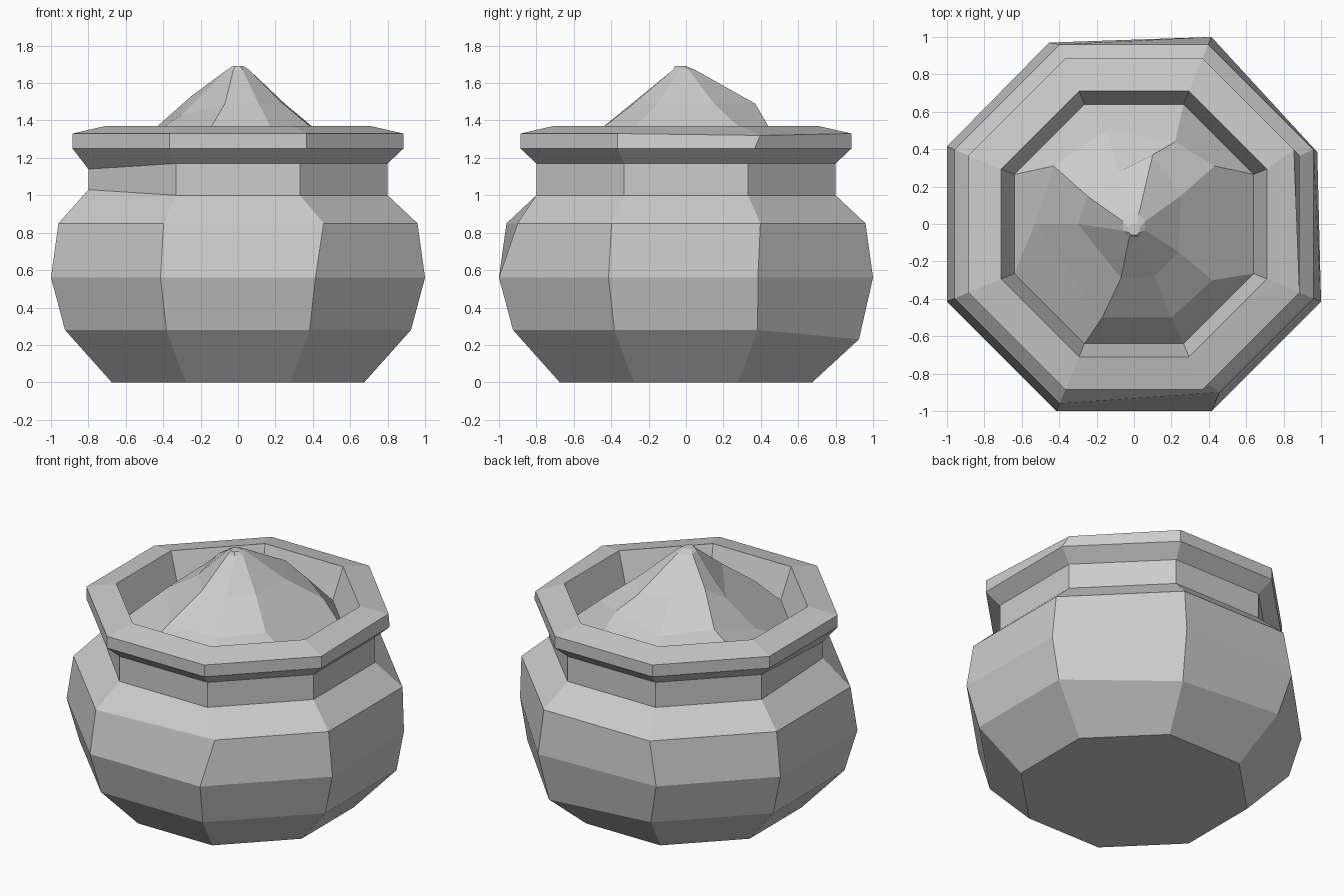
import bpy, bmesh
from math import cos, sin, pi
from mathutils import Vector

if "Cube" in bpy.data.objects:
    bpy.data.objects.remove(bpy.data.objects["Cube"])

N = 8
FLAT = cos(pi / N)


def ring(bm, apothem, z, cx=0.0, cy=0.0):
    """Octagon with its flats facing the axes."""
    r = apothem / FLAT
    return [bm.verts.new((cx + r * cos((k + 0.5) * 2 * pi / N),
                          cy + r * sin((k + 0.5) * 2 * pi / N), z)) for k in range(N)]


def bridge(bm, rings):
    for a, b in zip(rings, rings[1:]):
        for k in range(N):
            j = (k + 1) % N
            bm.faces.new((a[k], a[j], b[j], b[k]))


def finish(bm, name):
    me = bpy.data.meshes.new(name)
    bm.normal_update()
    bm.to_mesh(me)
    bm.free()
    ob = bpy.data.objects.new(name, me)
    bpy.context.collection.objects.link(ob)
    return ob


# Pot: octagonal lathe from base to the inside of the rim
profile = [(0.675, 0), (0.925, 0.28), (1.0, 0.56), (0.96, 0.85), (0.80, 1.0),
           (0.80, 1.17), (0.885, 1.25), (0.885, 1.33), (0.71, 1.37), (0.64, 1.16)]
bm = bmesh.new()
rings = [ring(bm, a, z) for a, z in profile]
bridge(bm, rings)
bm.faces.new(rings[0][::-1])

# Hand-worn corners: (ring, corner, offset)
for i, k, off in [(3, 6, (0.06, 0.06, 0)), (2, 2, (-0.04, -0.03, 0)),
                  (2, 0, (-0.02, -0.03, 0)), (1, 1, (0, 0, -0.05)),
                  (4, 4, (0, 0, 0.03)), (5, 4, (0, 0, -0.03)),
                  (7, 0, (-0.03, 0.03, -0.01))]:
    rings[i][k].co += Vector(off)
finish(bm, "pot")

# Contents: uneven heap filling the mouth
lower = [(0.43, 0.31, 1.34), (0.22, 0.44, 1.37), (-0.15, 0.50, 1.32), (-0.43, 0.31, 1.37),
         (-0.53, 0.0, 1.28), (-0.17, -0.50, 1.32), (0.20, -0.50, 1.32), (0.42, -0.30, 1.34)]
upper = [(0.25, 0.15, 1.49), (0.10, 0.37, 1.49), (-0.08, 0.28, 1.50), (-0.25, 0.15, 1.53),
         (-0.30, 0.0, 1.43), (-0.07, -0.29, 1.49), (0.11, -0.28, 1.49), (0.24, -0.15, 1.49)]
bm = bmesh.new()
heap = [ring(bm, 0.64, 1.16),
        [bm.verts.new(p) for p in lower],
        [bm.verts.new(p) for p in upper],
        ring(bm, 0.06, 1.67, 0, -0.01),
        ring(bm, 0.03, 1.69, 0, -0.03)]
bridge(bm, heap)
bm.faces.new(heap[-1])
finish(bm, "heaped_contents")
